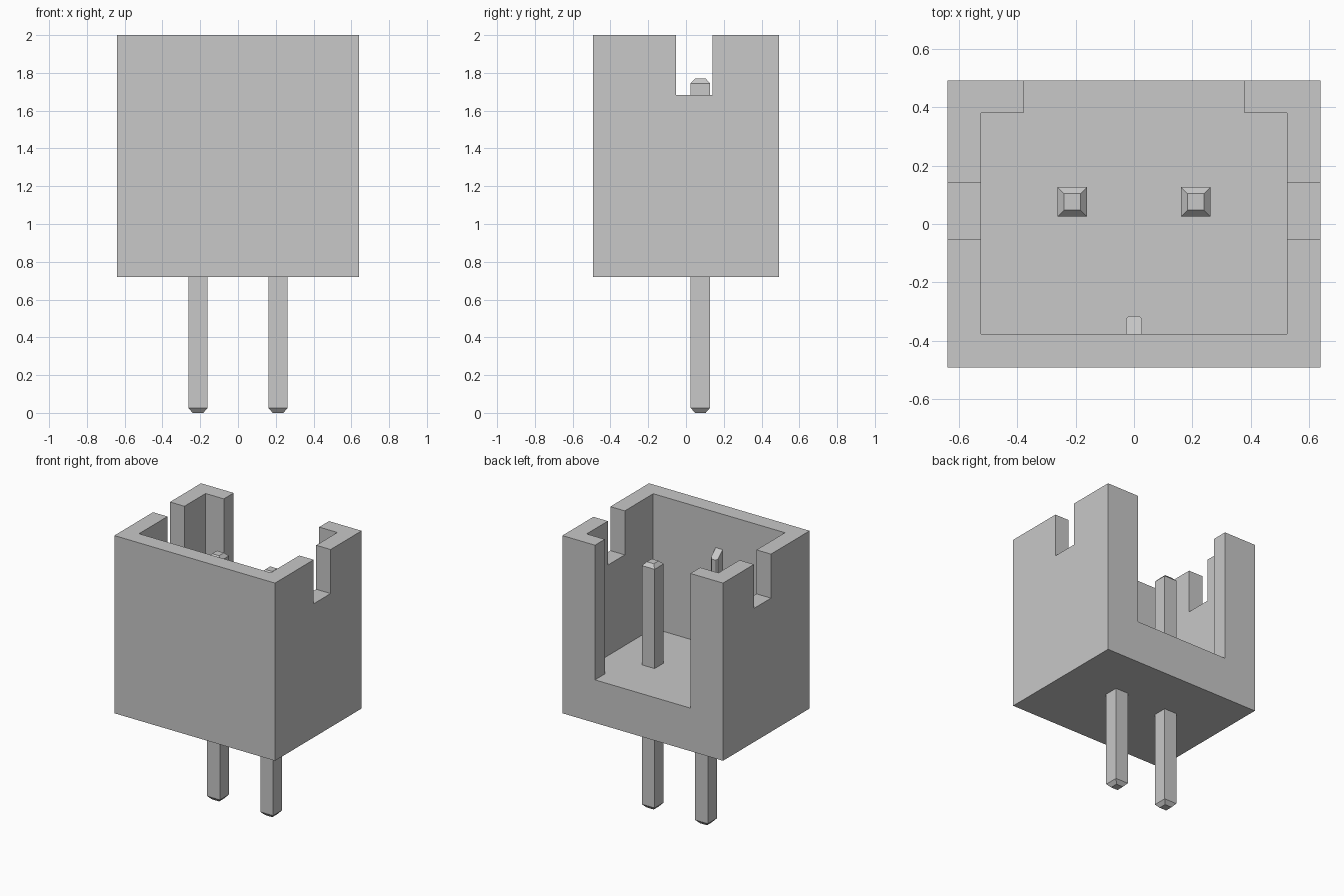
import bpy, bmesh

if "Cube" in bpy.data.objects:
    bpy.data.objects.remove(bpy.data.objects["Cube"], do_unlink=True)

grey = bpy.data.materials.new("light grey")
grey.use_nodes = True
grey.diffuse_color = (0.58, 0.58, 0.58, 1)
grey.node_tree.nodes["Principled BSDF"].inputs["Base Color"].default_value = (0.58, 0.58, 0.58, 1)


def finish(name, bm):
    """Turn a bmesh into a grey, flat shaded object."""
    bmesh.ops.recalc_face_normals(bm, faces=bm.faces)
    mesh = bpy.data.meshes.new(name)
    bm.to_mesh(mesh)
    bm.free()
    mesh.materials.append(grey)
    obj = bpy.data.objects.new(name, mesh)
    bpy.context.scene.collection.objects.link(obj)
    return obj


def prism(name, outline, z0, z1, top=None):
    """Extrude an xy outline upwards; top(y) optionally slopes the upper end."""
    bm = bmesh.new()
    low = [bm.verts.new((x, y, z0)) for x, y in outline]
    high = [bm.verts.new((x, y, top(y) if top else z1)) for x, y in outline]
    bm.faces.new(low)
    bm.faces.new(high)
    n = len(outline)
    for i in range(n):
        j = (i + 1) % n
        bm.faces.new((low[i], low[j], high[j], high[i]))
    return finish(name, bm)


def rect(x, y0, y1):
    return [(-x, y0), (x, y0), (x, y1), (-x, y1)]


def cut(obj, cutter):
    """Subtract the cutter and throw it away."""
    cutter.hide_render = True
    mod = obj.modifiers.new("cut", 'BOOLEAN')
    mod.operation = 'DIFFERENCE'
    mod.solver = 'EXACT'
    mod.object = cutter
    bpy.context.view_layer.objects.active = obj
    bpy.ops.object.modifier_apply(modifier=mod.name)
    bpy.data.objects.remove(cutter, do_unlink=True)


# Housing: open box with a wide gap in the back wall and a slot in each side
FLOOR = 1.03
housing = prism("housing", rect(0.64, -0.493, 0.493), 0.72, 2.0)
cavity = [(-0.525, -0.377), (0.525, -0.377), (0.525, 0.381), (0.38, 0.381),
          (0.38, 0.7), (-0.38, 0.7), (-0.38, 0.381), (-0.525, 0.381)]
cut(housing, prism("cavity_cutter", cavity, FLOOR, 2.3))
cut(housing, prism("slot_cutter", rect(0.9, -0.053, 0.14), 1.683, 2.3))

# Key rib on the inside of the front wall, with a sloping top
rib = [(-0.028, -0.385), (0.028, -0.385), (0.028, -0.327), (0.018, -0.315),
       (-0.018, -0.315), (-0.028, -0.327)]
prism("key_rib", rib, FLOOR - 0.01, 0, top=lambda y: 1.745 - 0.9 * (y + 0.377))

# Square pins with tapered ends
for side, px in (("right", -0.212), ("left", 0.212)):
    bm = bmesh.new()
    rings = []
    for z, h in ((0, 0.028), (0.026, 0.051), (1.745, 0.051), (1.77, 0.028)):
        rings.append([bm.verts.new((px + sx * h, 0.076 + sy * h, z))
                      for sx, sy in ((-1, -1), (1, -1), (1, 1), (-1, 1))])
    bm.faces.new(rings[0])
    bm.faces.new(rings[-1])
    for a, b in zip(rings, rings[1:]):
        for i in range(4):
            j = (i + 1) % 4
            bm.faces.new((a[i], a[j], b[j], b[i]))
    finish(side + "_pin", bm)
